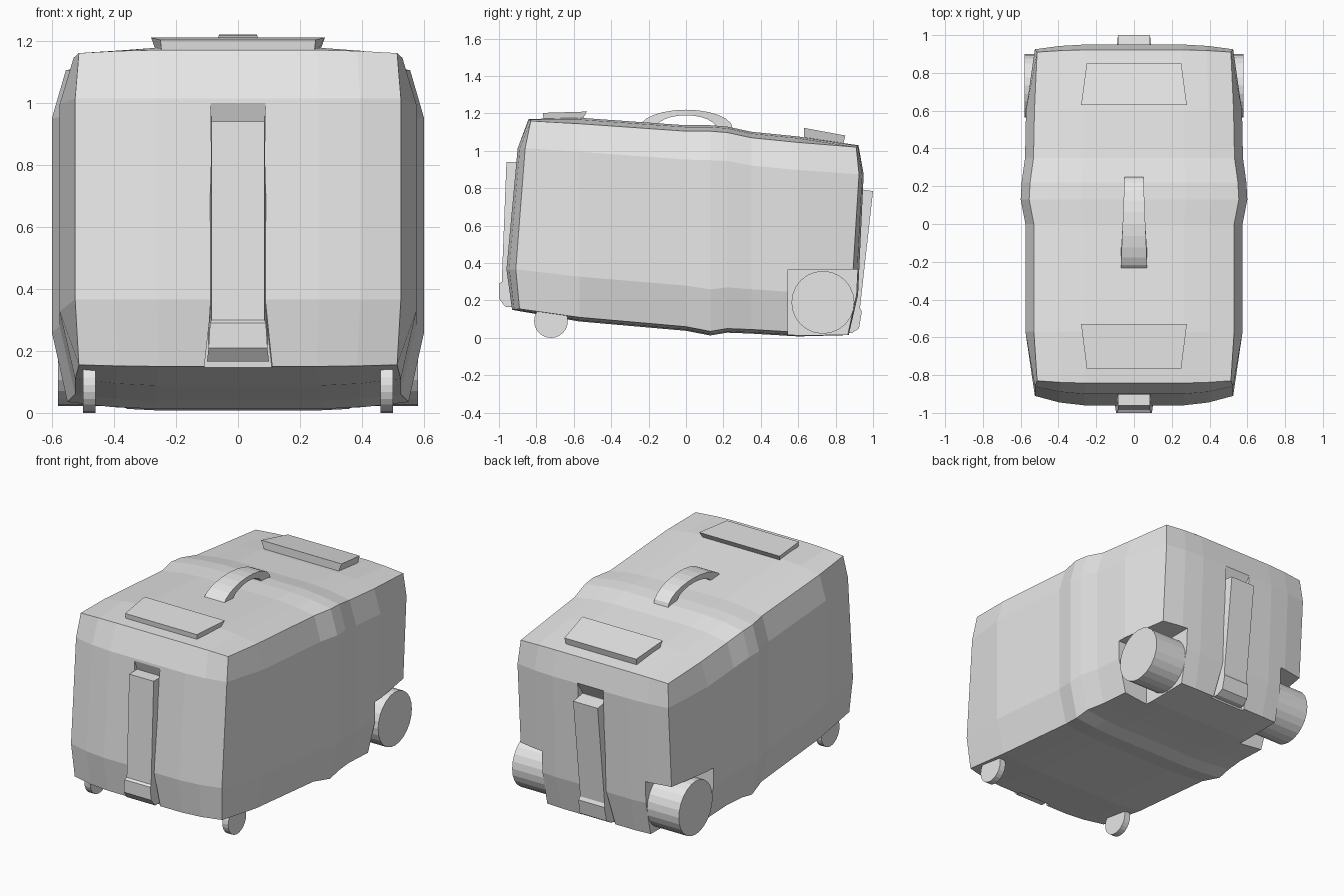
import bpy, bmesh, math
from mathutils import Matrix

cube = bpy.data.objects.get("Cube")
if cube:
    bpy.data.objects.remove(cube, do_unlink=True)

grey = bpy.data.materials.new("light_grey")
grey.use_nodes = True
grey.diffuse_color = (0.8, 0.8, 0.8, 1)
grey.node_tree.nodes["Principled BSDF"].inputs["Base Color"].default_value = (0.8, 0.8, 0.8, 1)


def finish(name, bm):
    bmesh.ops.recalc_face_normals(bm, faces=bm.faces[:])
    mesh = bpy.data.meshes.new(name)
    bm.to_mesh(mesh)
    bm.free()
    mesh.materials.append(grey)
    obj = bpy.data.objects.new(name, mesh)
    bpy.context.collection.objects.link(obj)
    return obj


def loft(name, rings):
    """Bridge equal-length rings of points and cap both ends."""
    bm = bmesh.new()
    loops = [[bm.verts.new(p) for p in ring] for ring in rings]
    n = len(loops[0])
    for a, b in zip(loops, loops[1:]):
        for i in range(n):
            j = (i + 1) % n
            bm.faces.new((a[i], a[j], b[j], b[i]))
    bm.faces.new(loops[0])
    bm.faces.new(loops[-1])
    return finish(name, bm)


def across(name, profile):
    """Side profile of (y, z, half width) spanned symmetrically over x."""
    return loft(name, [[(s * w, y, z) for y, z, w in profile] for s in (-1, 1)])


def box(name, x, y, z):
    return loft(name, [[(a, y[0], z[0]), (a, y[1], z[0]), (a, y[1], z[1]), (a, y[0], z[1])] for a in x])


def wheel(name, x0, x1, y, z, radius, sides):
    bm = bmesh.new()
    place = Matrix.Translation(((x0 + x1) / 2, y, z)) @ Matrix.Rotation(math.pi / 2, 4, 'Y')
    bmesh.ops.create_cone(bm, cap_ends=True, segments=sides, radius1=radius,
                          radius2=radius, depth=abs(x1 - x0), matrix=place)
    return finish(name, bm)


def cut(target, cutter):
    mod = target.modifiers.new("cut", 'BOOLEAN')
    mod.operation = 'DIFFERENCE'
    mod.solver = 'EXACT'
    mod.object = cutter
    bpy.context.view_layer.objects.active = target
    bpy.ops.object.modifier_apply(modifier=mod.name)
    bpy.data.objects.remove(cutter, do_unlink=True)


# Body: shell of a lattice with bulging ends, a crowned lid and a raised rib
# stations: y, half width, top edge z, bottom edge z
stations = [(-0.9, 0.525, 1.16, 0.155), (-0.57, 0.575, 1.145, 0.11), (0, 0.575, 1.105, 0.06),
            (0.13, 0.6, 1.105, 0.035), (0.22, 0.595, 1.098, 0.05), (0.35, 0.577, 1.07, 0.045),
            (0.6, 0.572, 1.045, 0.03), (0.9, 0.525, 1.02, 0.02)]
columns = [(-1, 0), (-0.75, 0.7), (-0.5, 1), (0.5, 1), (0.75, 0.7), (1, 0)]
levels = (0, 0.21, 0.855, 1)
front_y, front_bulge = (-0.89, -0.91, -0.86, -0.83), (0.04, 0.05, 0.04, 0.012)
back_y, back_bulge = (0.85, 0.885, 0.925, 0.91), (0.02, 0.035, 0.025, 0.012)
I, J, K = len(columns) - 1, len(stations) - 1, len(levels) - 1


def lattice(i, j, k):
    (u, bulge), (y, w, top, bottom) = columns[i], stations[j]
    z = bottom + (top - bottom) * levels[k]
    end = j in (0, J)
    if j == 0:
        y = front_y[k] - front_bulge[k] * bulge
    elif j == J:
        y = back_y[k] + back_bulge[k] * bulge
    if k == K:
        z += bulge * (0.01 if end else 0.032)
        w -= 0.012 if end else 0.045
    if k == 0:
        z -= bulge * (0.005 if end else 0.022)
        w -= 0.012 if end else 0.05
    return (u * w, y, z)


bm = bmesh.new()
points = {}


def vert(key):
    if key not in points:
        points[key] = bm.verts.new(lattice(*key))
    return points[key]


size = (I, J, K)
for axis in range(3):
    a, b = [n for n in range(3) if n != axis]
    for side in (0, size[axis]):
        for p in range(size[a]):
            for q in range(size[b]):
                quad = []
                for dp, dq in ((0, 0), (1, 0), (1, 1), (0, 1)):
                    key = [side] * 3
                    key[a], key[b] = p + dp, q + dq
                    quad.append(vert(tuple(key)))
                bm.faces.new(quad)
body = finish("body", bm)

# Recesses for the end bars and wells for the rear wheels
cut(body, across("front_recess", [(-0.955, 1.15, 0.1), (-0.88, 0.94, 0.085), (-0.915, 0.36, 0.085),
                                  (-0.9, 0.0, 0.125), (-1.1, 0.0, 0.125), (-1.1, 0.36, 0.1),
                                  (-1.1, 1.15, 0.1)]))
cut(body, across("back_recess", [(1.03, 1.02, 0.1), (0.905, 0.8, 0.085), (0.885, 0.25, 0.085),
                                 (0.84, -0.05, 0.125), (1.1, -0.05, 0.125), (1.1, 0.25, 0.1),
                                 (1.1, 1.02, 0.1)]))
for s in (-1, 1):
    cut(body, box("wheel_well", (s * 0.36, s * 0.75), (0.545, 1.2), (-0.1, 0.367)))

# Bars standing out of both ends, each with a wider foot
across("front_bar", [(-0.87, 0.94, 0.085), (-0.96, 0.94, 0.085), (-0.985, 0.3, 0.085),
                     (-1.0, 0.29, 0.09), (-1.0, 0.21, 0.095), (-0.965, 0.165, 0.1), (-0.87, 0.165, 0.1)])
across("back_bar", [(0.89, 0.8, 0.085), (1.0, 0.785, 0.085), (0.93, 0.16, 0.085),
                    (0.94, 0.14, 0.09), (0.925, 0.05, 0.095), (0.885, 0.025, 0.1), (0.82, 0.025, 0.1)])

# Flared grip plates on the lid: outer edge upright, inner edge overhanging
for name, rows in (("front_lid_plate", ((-0.76, -0.57, 1.15, 1.14), (-0.765, -0.53, 1.203, 1.21))),
                   ("back_lid_plate", ((0.84, 0.63, 1.035, 1.06), (0.852, 0.63, 1.082, 1.123)))):
    loft(name, [[(-w, yo, zo), (w, yo, zo), (v, yi, zi), (-v, yi, zi)]
                for (yo, yi, zo, zi), w, v in zip(rows, (0.245, 0.25), (0.255, 0.28))])

# Arched carrying handle, narrowing to the back
rings = []
for n in range(13):
    t = math.pi * n / 12
    c, s = math.cos(t), math.sin(t)
    w = 0.06 + 0.01 * c
    yo, zo, yi, zi = -0.25 * c, 1.12 + 0.1 * s, -0.165 * c, 1.115 + 0.075 * s
    rings.append([(-w, yo, zo), (w, yo, zo), (w, yi, zi), (-w, yi, zi)])
loft("carry_handle", rings)

# Rear wheels and small front casters
for side, s in (("left", 1), ("right", -1)):
    wheel(side + "_rear_wheel", s * 0.35, s * 0.58, 0.732, 0.19, 0.168, 24)
    wheel(side + "_front_caster", s * 0.46, s * 0.5, -0.722, 0.09, 0.09, 24)
